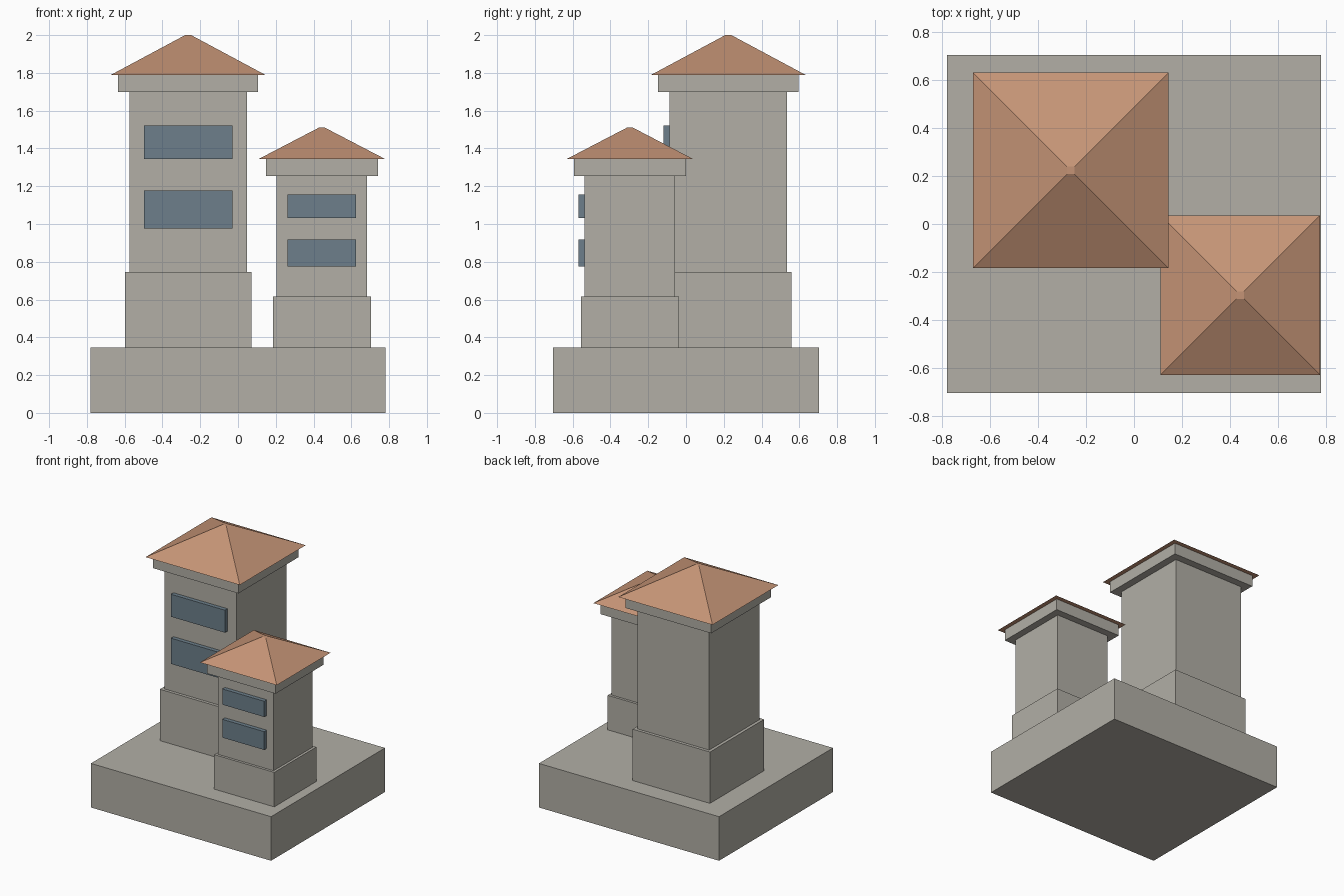
import bpy, bmesh

if "Cube" in bpy.data.objects:
    bpy.data.objects.remove(bpy.data.objects["Cube"])


def material(name, srgb):
    m = bpy.data.materials.new(name)
    lin = [((c / 255 + 0.055) / 1.055) ** 2.4 for c in srgb]
    m.diffuse_color = (*lin, 1)
    m.use_nodes = True
    m.node_tree.nodes["Principled BSDF"].inputs["Base Color"].default_value = m.diffuse_color
    return m


STONE = material("warm grey stone", (178, 175, 166))
TILE = material("terracotta tile", (197, 148, 118))
GLASS = material("slate blue glass", (109, 127, 139))


def frustum(name, cx, cy, z0, z1, hx, hy, mat, tx=None, ty=None):
    """Box from z0 to z1 with half sizes hx, hy; tx, ty taper the top."""
    tx, ty = tx or hx, ty or hy
    bm = bmesh.new()
    bmesh.ops.create_cube(bm, size=2)
    for v in bm.verts:
        top = v.co.z > 0
        v.co.x *= tx if top else hx
        v.co.y *= ty if top else hy
        v.co.z = z1 if top else z0
    mesh = bpy.data.meshes.new(name)
    bm.to_mesh(mesh)
    bm.free()
    mesh.materials.append(mat)
    obj = bpy.data.objects.new(name, mesh)
    obj.location = (cx, cy, 0)
    bpy.context.collection.objects.link(obj)
    return obj


def tower(label, cx, cy, halves, levels, window_half, windows):
    """Stacked plinth, shaft, cornice and hipped roof, with front windows."""
    for i, part in enumerate(("plinth", "shaft", "cornice")):
        frustum(f"{label}_{part}", cx, cy, levels[i], levels[i + 1],
                halves[i], halves[i], STONE)
    frustum(f"{label}_roof", cx, cy, levels[3], levels[4],
            halves[3], halves[3], TILE, halves[4], halves[4])
    # Window slabs project from the front wall
    for i, (z0, z1) in enumerate(windows):
        frustum(f"{label}_window_{i + 1}", cx, cy - halves[1] - 0.015,
                z0, z1, window_half, 0.0165, GLASS)


# Ground block
frustum("base_block", 0, 0, 0, 0.345, 0.78, 0.705, STONE)

# Tall rear tower and short front tower
tower("tall_tower", -0.264, 0.224, (0.335, 0.311, 0.371, 0.408, 0.016),
      (0.345, 0.747, 1.70, 1.79, 2.0), 0.234,
      ((0.976, 1.177), (1.345, 1.521)))
tower("short_tower", 0.444, -0.297, (0.26, 0.24, 0.297, 0.333, 0.016),
      (0.345, 0.615, 1.255, 1.345, 1.51), 0.181,
      ((0.774, 0.917), (1.032, 1.155)))
